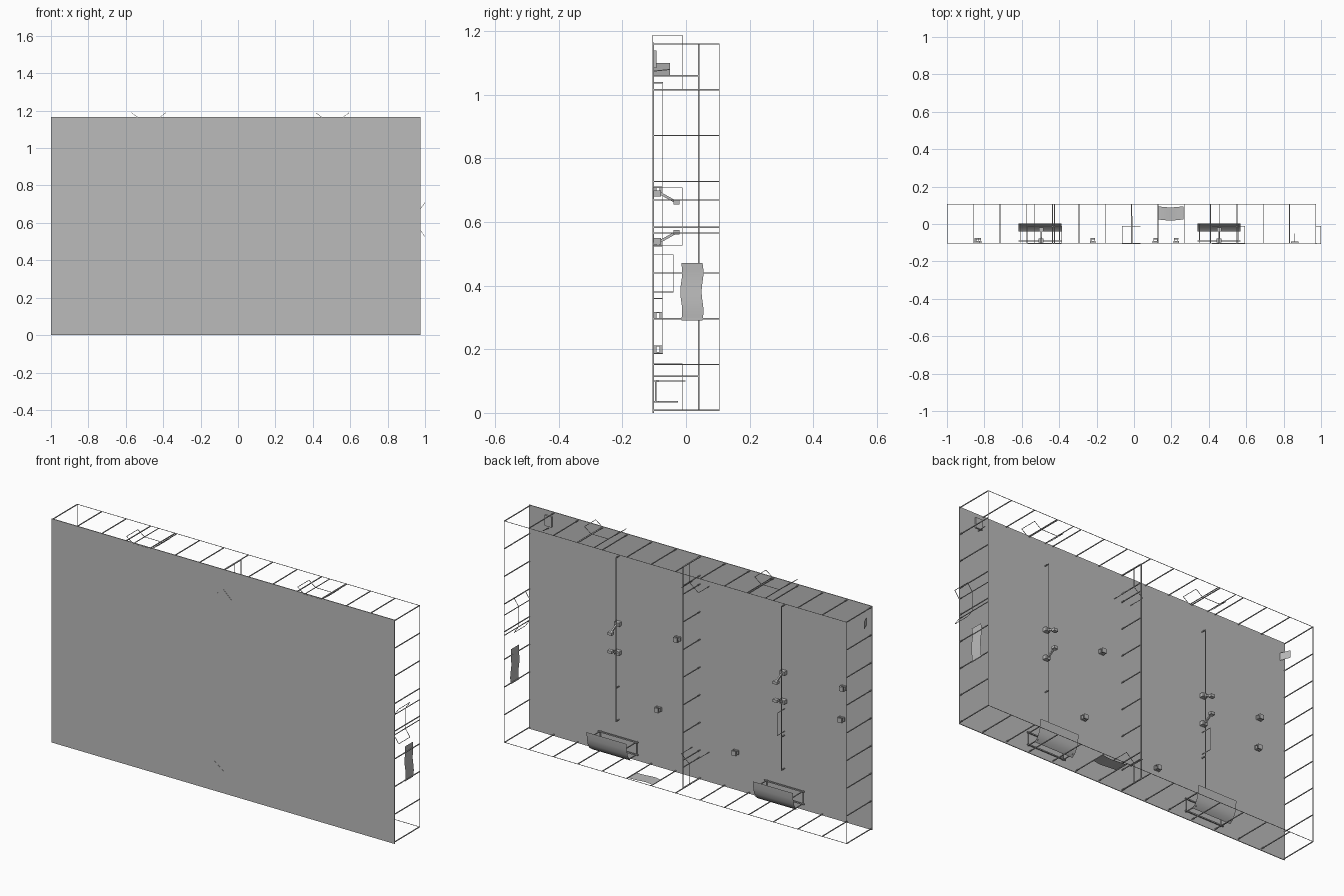
import bpy, bmesh, math
from mathutils import Vector

cube = bpy.data.objects.get("Cube")
if cube:
    bpy.data.objects.remove(cube)


def material(name, rgb):
    m = bpy.data.materials.new(name)
    m.use_nodes = True
    m.diffuse_color = (*rgb, 1)
    m.node_tree.nodes["Principled BSDF"].inputs["Base Color"].default_value = (*rgb, 1)
    return m


grey = material("light grey", (0.5, 0.5, 0.5))
FLOOR = -0.105      # the floor slab stands upright; "height" runs along +y
TOP, PART = 0.105, 0.04
X0, X1, Z0, Z1 = -0.998, 0.972, 0.008, 1.16


def finish(name, bm, smooth=False):
    me = bpy.data.meshes.new(name)
    bmesh.ops.recalc_face_normals(bm, faces=bm.faces[:])
    bm.to_mesh(me)
    bm.free()
    ob = bpy.data.objects.new(name, me)
    bpy.context.collection.objects.link(ob)
    me.materials.append(grey)
    if smooth:
        for p in me.polygons:
            p.use_smooth = True
    return ob


def add_box(bm, lo, hi):
    lo, hi = Vector(lo), Vector(hi)
    r = bmesh.ops.create_cube(bm, size=1)
    for v in r["verts"]:
        v.co = (lo + hi) / 2 + Vector(c * d for c, d in zip(v.co, hi - lo))


def add_bar(bm, a, b, t=0.004):
    a, b = Vector(a), Vector(b)
    r = bmesh.ops.create_cube(bm, size=1)
    q = (b - a).to_track_quat("Z", "Y")
    for v in r["verts"]:
        v.co = (a + b) / 2 + q @ Vector((v.co.x * t, v.co.y * t, v.co.z * (b - a).length))


def add_frame(bm, a, b, y0, y1, t=0.002):
    # upright rectangular outline between two plan points (x, z)
    c = [(a[0], y0, a[1]), (b[0], y0, b[1]), (b[0], y1, b[1]), (a[0], y1, a[1])]
    for i in range(4):
        add_bar(bm, c[i], c[(i + 1) % 4], t)


def add_sheet(bm, rows):
    grid = [[bm.verts.new(p) for p in row] for row in rows]
    for r, s in zip(grid, grid[1:]):
        for i in range(len(r) - 1):
            bm.faces.new((r[i], r[i + 1], s[i + 1], s[i]))


# floor slab
bm = bmesh.new()
add_box(bm, (-1, FLOOR, 0), (0.975, FLOOR + 0.004, 1.165))
finish("floor_slab", bm)

# mullions around the four open walls
bm = bmesh.new()
for i in range(15):
    x = X0 + (X1 - X0) * i / 14
    for z in (Z0, Z1):
        add_bar(bm, (x, FLOOR, z), (x, TOP, z))
for i in range(1, 8):
    z = Z0 + (Z1 - Z0) * i / 8
    for x in (X0, X1):
        add_bar(bm, (x, FLOOR, z), (x, TOP, z))
finish("wall_mullions", bm)

# thin rails along the wall tops
bm = bmesh.new()
for z in (Z0, Z1):
    add_bar(bm, (X0, TOP, z), (X1, TOP, z), 0.002)
for x in (X0, X1):
    add_bar(bm, (x, TOP, Z0), (x, TOP, Z1), 0.002)
finish("wall_top_rails", bm)

# central partition
bm = bmesh.new()
PX = -0.01
add_bar(bm, (PX, PART, Z0), (PX, PART, Z1), 0.004)
for z in [Z0 + (Z1 - Z0) * i / 8 for i in range(9)] + [0.115, 1.06]:
    add_bar(bm, (PX, FLOOR, z), (PX, PART, z))
finish("partition", bm)

# doors: jambs, lintel and two open leaves each
bm = bmesh.new()
LINTEL = -0.012
for a, b in ((-0.53, -0.425), (0.455, 0.555)):
    add_frame(bm, (a, Z1), (b, Z1), FLOOR, LINTEL)
    for x, tip in ((a, a - 0.038), (b, b + 0.038)):
        add_bar(bm, (x, FLOOR, Z1), (x, TOP, Z1), 0.003)
        add_frame(bm, (x, Z1), (tip, 1.188), FLOOR, LINTEL)
add_frame(bm, (X1, 0.565), (X1, 0.67), FLOOR, LINTEL)
for z, tip in ((0.565, 0.527), (0.67, 0.708)):
    add_bar(bm, (X1, FLOOR, z), (X1, TOP, z), 0.003)
    add_frame(bm, (X1, z), (0.999, tip), FLOOR, LINTEL)
for z, tip, end in ((1.06, 1.018, Z1), (0.115, 0.155, Z0)):
    add_frame(bm, (PX, z), (PX, end), FLOOR, LINTEL)
    for x in (0.035, -0.063):
        add_frame(bm, (PX, z), (x, tip), FLOOR, LINTEL)
finish("doors", bm)

# long floor rails with end stops, and the arms with heads beside them
for side, x in (("left", 0.455), ("right", -0.497)):
    bm = bmesh.new()
    add_bar(bm, (x, -0.075, 0.185), (x, -0.075, 1.04), 0.0025)
    for z in (0.187, 0.36, 1.038):
        add_bar(bm, (x, FLOOR, z), (x, -0.073, z), 0.004)
    finish(side + "_rail", bm)
    bm = bmesh.new()
    for z, d in ((0.69, -1), (0.54, 1)):
        add_box(bm, (x - 0.014, -0.1, z - 0.01), (x + 0.014, -0.078, z + 0.01))
        add_bar(bm, (x, -0.08, z), (x, -0.03, z + d * 0.028), 0.008)
        add_box(bm, (x - 0.012, -0.04, z + d * 0.028 - 0.007),
                (x + 0.012, -0.02, z + d * 0.028 + 0.007))
    finish(side + "_arms", bm)

# upright board outline near the right rail
bm = bmesh.new()
add_frame(bm, (-0.497, 0.38), (-0.497, 0.497), FLOOR, -0.04, 0.002)
finish("board_outline", bm)

# curved benches with bracket frames
profile = [(-0.04, 0.025), (-0.02, 0.04), (-0.006, 0.065), (0.001, 0.095), (0.004, 0.13)]
for side, xc in (("left", 0.455), ("right", -0.503)):
    a, b = xc - 0.115, xc + 0.115
    bm = bmesh.new()
    add_sheet(bm, [[(a, y, z), (b, y, z)] for y, z in profile])
    finish(side + "_curved_screen", bm, True)
    bm = bmesh.new()
    for x in (a + 0.01, b - 0.01):
        add_bar(bm, (x, -0.1, 0.035), (x, -0.025, 0.035))
        add_bar(bm, (x, -0.1, 0.1), (x, -0.002, 0.1))
        add_bar(bm, (x, -0.095, 0.035), (x, -0.095, 0.1))
    for z in (0.035, 0.1):
        add_bar(bm, (a, -0.09, z), (b, -0.09, z), 0.006)
    finish(side + "_screen_bracket", bm)

# small stools on the floor
spots = ((0.115, 0.70), (0.225, 0.305), (-0.22, 0.2), (-0.84, 0.70), (-0.83, 0.535))
for n, (x, z) in enumerate(spots):
    bm = bmesh.new()
    add_box(bm, (x - 0.012, -0.083, z - 0.012), (x + 0.012, -0.075, z + 0.012))
    add_box(bm, (x - 0.015, FLOOR, z - 0.01), (x + 0.015, -0.092, z + 0.01))
    for dx in (-0.01, 0.01):
        for dz in (-0.01, 0.01):
            add_bar(bm, (x + dx, FLOOR, z + dz), (x + dx, -0.08, z + dz), 0.003)
    finish("stool_%d" % (n + 1), bm)

# corner stand and leaning panel
bm = bmesh.new()
add_box(bm, (0.84, FLOOR, 1.085), (0.88, -0.093, 1.14))
add_bar(bm, (0.86, -0.1, 1.075), (0.86, -0.05, 1.08), 0.003)
finish("corner_stand", bm)
bm = bmesh.new()
add_sheet(bm, [[(-0.97, -0.1, z), (-0.99, -0.05, z)] for z in (1.06, 1.1)])
finish("leaning_panel", bm)


# wavy banners on the lower and left walls
def wave(t):
    return 0.006 * math.sin(t * 2 * math.pi)


steps = [i / 12 for i in range(13)]
bm = bmesh.new()
add_sheet(bm, [[(0.125 + 0.14 * t, y - abs(wave(t / 2)), Z0 + wave(t) / 3) for t in steps]
               for y in (0.025, 0.095)])
finish("lower_banner", bm, True)
bm = bmesh.new()
add_sheet(bm, [[(X1 + wave(t) / 3, y + wave(t * 1.5) / 2, 0.29 + 0.182 * t) for t in steps]
               for y in (-0.015, 0.052)])
finish("side_banner", bm, True)
